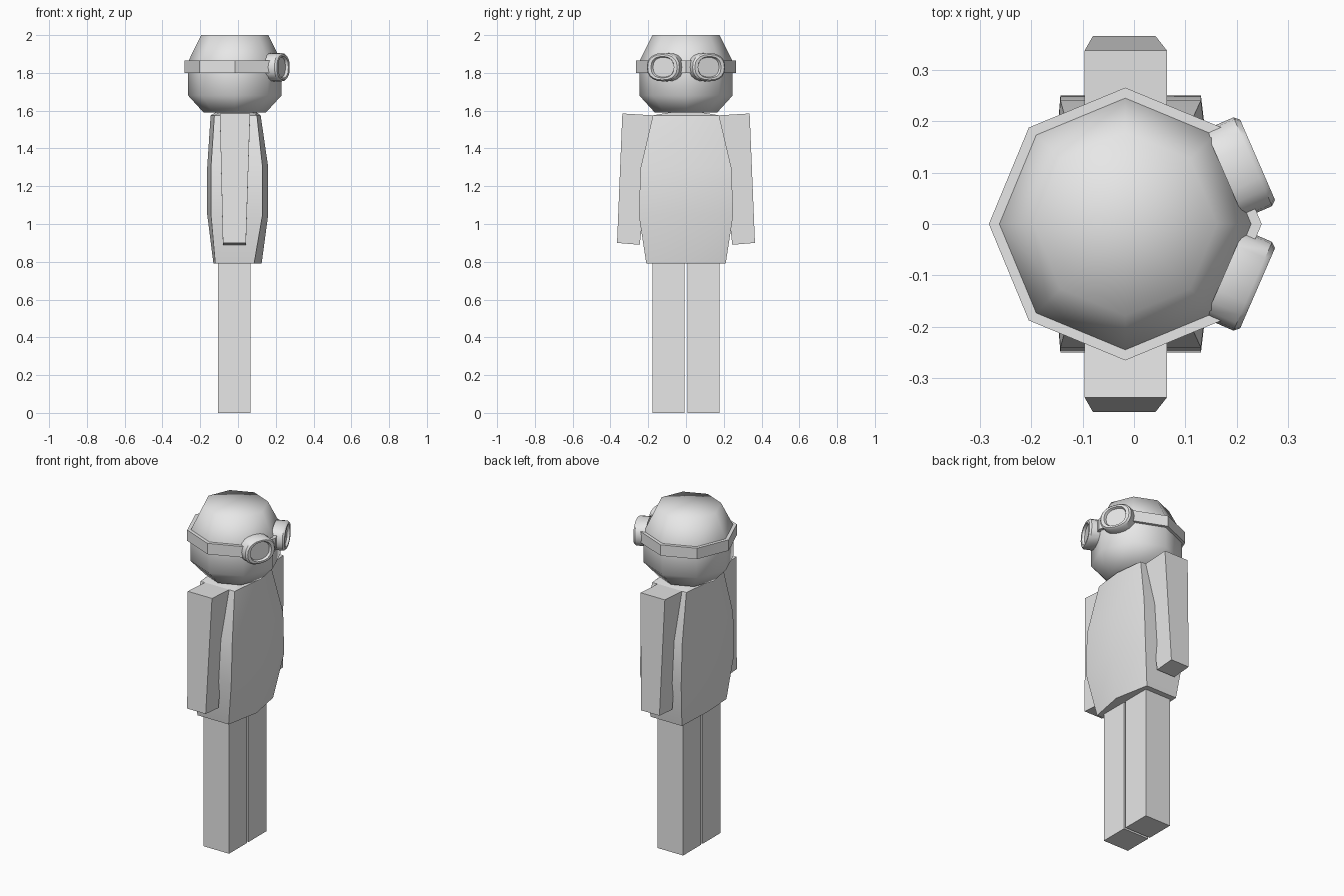
import bpy, bmesh, math
from mathutils import Vector

if "Cube" in bpy.data.objects:
    bpy.data.objects.remove(bpy.data.objects["Cube"])

grey = bpy.data.materials.new("plain_grey")
grey.diffuse_color = (0.8, 0.8, 0.8, 1)
grey.use_nodes = True
grey.node_tree.nodes["Principled BSDF"].inputs["Base Color"].default_value = grey.diffuse_color


def loft(name, rings, fan=False, smooth=None):
    """Skin a stack of point rings and close both ends."""
    bm = bmesh.new()
    rows = [[bm.verts.new(p) for p in ring] for ring in rings]
    n = len(rows[0])
    for a, b in zip(rows, rows[1:]):
        for i in range(n):
            j = (i + 1) % n
            bm.faces.new((a[i], a[j], b[j], b[i]))
    for row in (rows[0], rows[-1]):
        if fan:
            mid = bm.verts.new(sum((v.co for v in row), Vector()) / n)
            for i in range(n):
                bm.faces.new((row[i], row[(i + 1) % n], mid))
        else:
            bm.faces.new(row)
    bmesh.ops.recalc_face_normals(bm, faces=bm.faces)
    mesh = bpy.data.meshes.new(name)
    bm.to_mesh(mesh)
    bm.free()
    mesh.materials.append(grey)
    ob = bpy.data.objects.new(name, mesh)
    bpy.context.collection.objects.link(ob)
    if smooth:
        bpy.ops.object.select_all(action='DESELECT')
        ob.select_set(True)
        bpy.context.view_layer.objects.active = ob
        bpy.ops.object.shade_smooth_by_angle(angle=math.radians(smooth))
    return ob


def octagon(r, z):
    return [(-0.017 + r * math.cos(k * math.pi / 4), r * math.sin(k * math.pi / 4), z)
            for k in range(8)]


def rect(x0, x1, y0, y1, z0, z1):
    """Rectangle whose height runs from z0 at y0 to z1 at y1."""
    return [(x0, y0, z0), (x1, y0, z0), (x1, y1, z1), (x0, y1, z1)]


def hexagon(back, back_corner, corner, front, y, z):
    return [(front, 0, z), (corner, y, z), (back_corner, y, z),
            (back, 0, z), (back_corner, -y, z), (corner, -y, z)]


# Rounded eight-sided head and its strap
loft("head", [octagon(0.165, 1.59), octagon(0.247, 1.68),
              octagon(0.247, 1.86), octagon(0.178, 2.0)], fan=True, smooth=80)
loft("goggle_strap", [octagon(0.265, 1.80), octagon(0.265, 1.865)])

# Barrel-shaped torso, peaked along the front and back
loft("torso", [hexagon(-0.13, -0.12, 0.085, 0.125, 0.21, 0.79),
               hexagon(-0.163, -0.143, 0.13, 0.16, 0.25, 1.05),
               hexagon(-0.163, -0.143, 0.13, 0.16, 0.24, 1.30),
               hexagon(-0.145, -0.125, 0.10, 0.12, 0.175, 1.575),
               hexagon(-0.12, -0.10, 0.08, 0.10, 0.09, 1.59)], smooth=25)

# Goggle rim with a recessed lens: half width, half height, depth
rim = [(0.094, 0.075, -0.07), (0.094, 0.075, -0.010), (0.085, 0.067, 0),
       (0.066, 0.057, 0), (0.060, 0.052, -0.014)]
angle = math.radians(23.5)

for side, s in (("left", 1), ("right", -1)):
    loft(side + "_leg", [rect(-0.105, 0.065, s * 0.007, s * 0.177, z, z)
                         for z in (0, 0.80)])
    loft(side + "_arm", [rect(-0.08, 0.042, s * 0.245, s * 0.365, 0.89, 0.90),
                         rect(-0.096, 0.064, s * 0.17, s * 0.337, 1.575, 1.585)])
    normal = Vector((math.cos(angle), s * math.sin(angle), 0))
    across = Vector((-math.sin(angle), s * math.cos(angle), 0))
    centre = Vector((0.24, s * 0.125, 1.83))
    rings = []
    for w, h, d in rim:
        rings.append([])
        for k in range(20):
            t = k * math.tau / 20
            c, sn = math.cos(t), math.sin(t)
            u = math.copysign(abs(c) ** 0.85, c) * w
            v = math.copysign(abs(sn) ** 0.85, sn) * h
            rings[-1].append(centre + normal * d + across * u + Vector((0, 0, v)))
    loft(side + "_goggle", rings, smooth=40)
